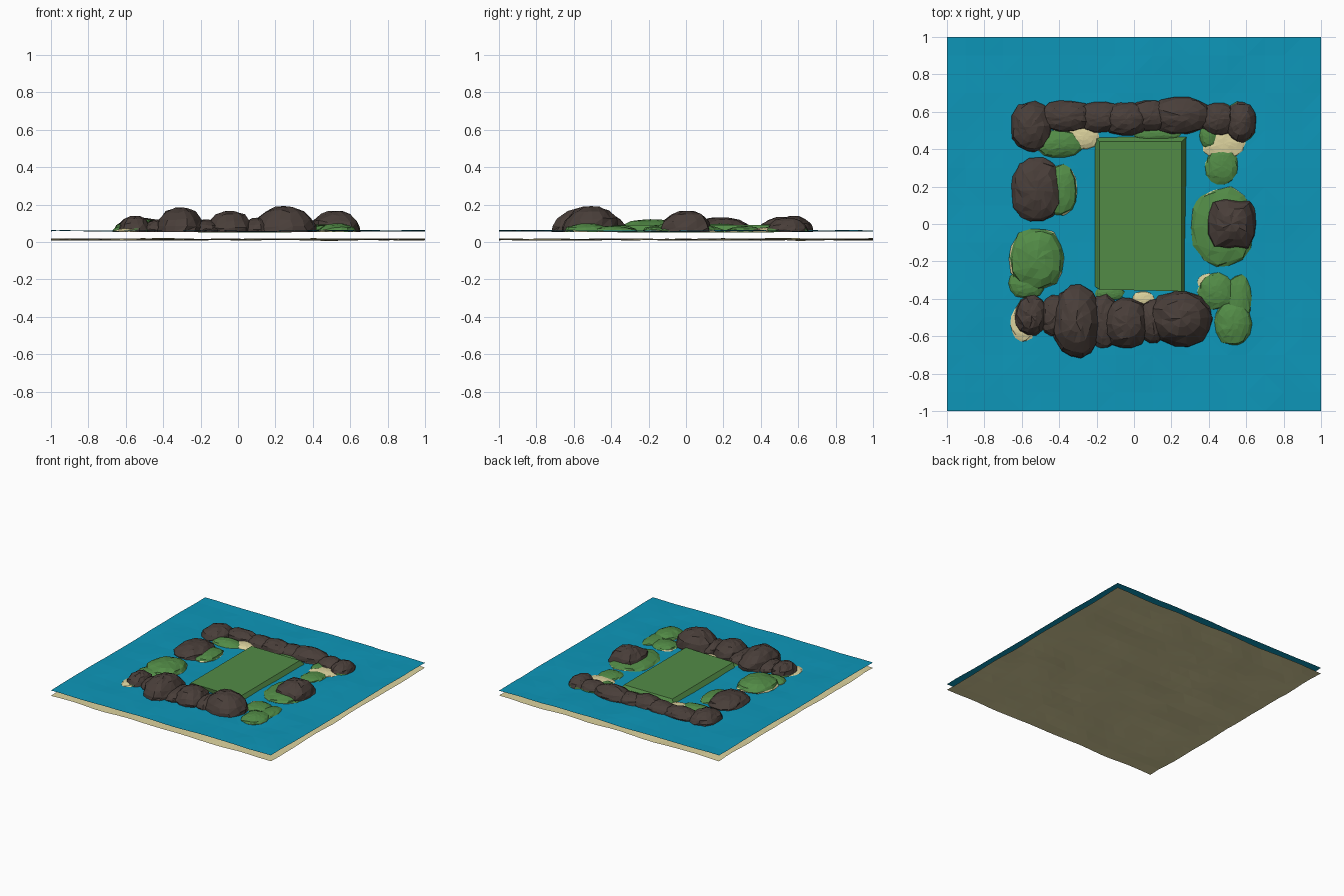
import bpy, bmesh, math, random
from mathutils import noise, Vector

if "Cube" in bpy.data.objects:
    bpy.data.objects.remove(bpy.data.objects["Cube"])

random.seed(4)
WATER = 0.055


def mat(name, rgb):
    m = bpy.data.materials.new(name)
    m.diffuse_color = (*rgb, 1)
    m.use_nodes = True
    m.node_tree.nodes["Principled BSDF"].inputs["Base Color"].default_value = m.diffuse_color
    return m


water = mat("water blue", (0.004, 0.31, 0.49))
sand = mat("sand", (0.72, 0.65, 0.34))
grass = mat("grass green", (0.085, 0.26, 0.062))
rock = mat("rock brown", (0.066, 0.048, 0.041))


def finish(bm, name, *mats):
    me = bpy.data.meshes.new(name)
    bm.to_mesh(me)
    bm.free()
    for m in mats:
        me.materials.append(m)
    ob = bpy.data.objects.new(name, me)
    bpy.context.collection.objects.link(ob)
    return ob


# Gently wavy square sheet
def sheet(name, z, amp, material, seed):
    bm = bmesh.new()
    bmesh.ops.create_grid(bm, x_segments=20, y_segments=20, size=1)
    for v in bm.verts:
        v.co.z = z + amp * noise.noise(Vector((v.co.x * 4, v.co.y * 4, seed)))
    bmesh.ops.triangulate(bm, faces=bm.faces)
    finish(bm, name, material)


# Faceted dome on the water; footprint is a superellipse of power p
def mound(name, material, x, y, rx, ry, top, p=2.3, skirt=None):
    bm = bmesh.new()
    n, h = 14, top - WATER
    rings = []
    for t in (0.0, 0.2, 0.5, 0.8):
        ring = []
        for i in range(n):
            a = 2 * math.pi * (i + random.uniform(-.2, .2)) / n
            c, s = math.cos(a), math.sin(a)
            r = (abs(c) ** p + abs(s) ** p) ** (-1 / p)
            r *= (1 - t ** 2.2) ** 0.5 * random.uniform(.93, 1.04)
            z = WATER + h * (t + (random.uniform(-.06, .06) if t else 0))
            ring.append(bm.verts.new((x + rx * r * c, y + ry * r * s, z)))
        rings.append(ring)
    # flattish crown
    crown = bm.verts.new((x, y, top))
    inner = [bm.verts.new((x + (v.co.x - x) * .5, y + (v.co.y - y) * .5,
                           WATER + h * random.uniform(.92, .99))) for v in rings[-1]]
    rings.append(inner)
    for lo, hi in zip(rings, rings[1:]):
        for i in range(n):
            j = (i + 1) % n
            bm.faces.new((lo[i], lo[j], hi[j]))
            bm.faces.new((lo[i], hi[j], hi[i]))
    for i in range(n):
        bm.faces.new((inner[i], inner[(i + 1) % n], crown))
    # low faces take the skirt colour in patches
    for f in bm.faces:
        low = f.calc_center_median().z < WATER + h * .2
        f.material_index = 1 if skirt and low and random.random() < .55 else 0
    finish(bm, name, material, skirt or material)


sheet("sea_floor", 0.014, 0.011, sand, 1.3)
sheet("water_surface", 0.06, 0.007, water, 7.7)

# Central grass slab with sloped sides
bm = bmesh.new()
low = [(-.215, -.33), (.275, -.365), (.285, .47), (-.215, .47)]
high = [(-.185, -.35), (.255, -.36), (.255, .44), (-.185, .44)]
b = [bm.verts.new((x, y, WATER - .003)) for x, y in low]
t = [bm.verts.new((x, y, .092)) for x, y in high]
bm.faces.new(t)
bm.faces.new(b[::-1])
for i in range(4):
    j = (i + 1) % 4
    bm.faces.new((b[i], b[j], t[j], t[i]))
finish(bm, "grass_slab", grass)

# Rocks: x, y, half width, half depth, top
rocks = [
    # front row
    (-.55, -.49, .09, .11, .14), (-.42, -.49, .09, .11, .12),
    (-.31, -.52, .13, .195, .185), (-.16, -.52, .09, .15, .12),
    (-.04, -.53, .125, .135, .167), (.10, -.52, .08, .12, .13),
    (.25, -.505, .17, .15, .192),
    # back row
    (-.55, .52, .11, .135, .135), (-.36, .575, .15, .085, .125),
    (-.18, .57, .13, .085, .12), (-.04, .56, .13, .09, .135),
    (.09, .58, .12, .085, .12), (.25, .58, .17, .10, .14),
    (.45, .56, .10, .09, .12), (.57, .545, .085, .11, .13),
    # left island
    (-.52, .18, .14, .175, .132),
]
for i, r in enumerate(rocks):
    mound(f"rock_{i + 1}", rock, *r, skirt=grass if i in (0, 13, 14) else None)
mound("square_rock", rock, .52, 0, .13, .135, .167, p=6)

# Grassy mounds beside the rocks
greens = [
    (.475, -.02, .175, .22, .10), (.47, .31, .09, .10, .085),
    (.53, -.53, .10, .12, .10), (.44, -.36, .10, .10, .09),
    (.56, -.40, .07, .13, .085),
    (-.52, -.19, .15, .17, .122), (-.57, -.32, .10, .08, .09),
    (-.40, .18, .10, .14, .098), (-.40, .43, .13, .075, .095),
    (-.13, -.37, .08, .04, .075), (.12, .48, .13, .035, .075),
    (.40, .47, .05, .07, .085),
]
for i, g in enumerate(greens):
    mound(f"grass_mound_{i + 1}", grass, *g, skirt=sand)

# Beach patches at the shore
beaches = [
    (.48, .43, .12, .085, .078), (-.27, .47, .09, .075, .082),
    (-.36, .20, .06, .11, .07), (-.59, -.53, .07, .10, .075),
    (.42, -.31, .09, .05, .068), (.05, -.40, .06, .04, .068),
]
for i, s in enumerate(beaches):
    mound(f"beach_{i + 1}", sand, *s)
